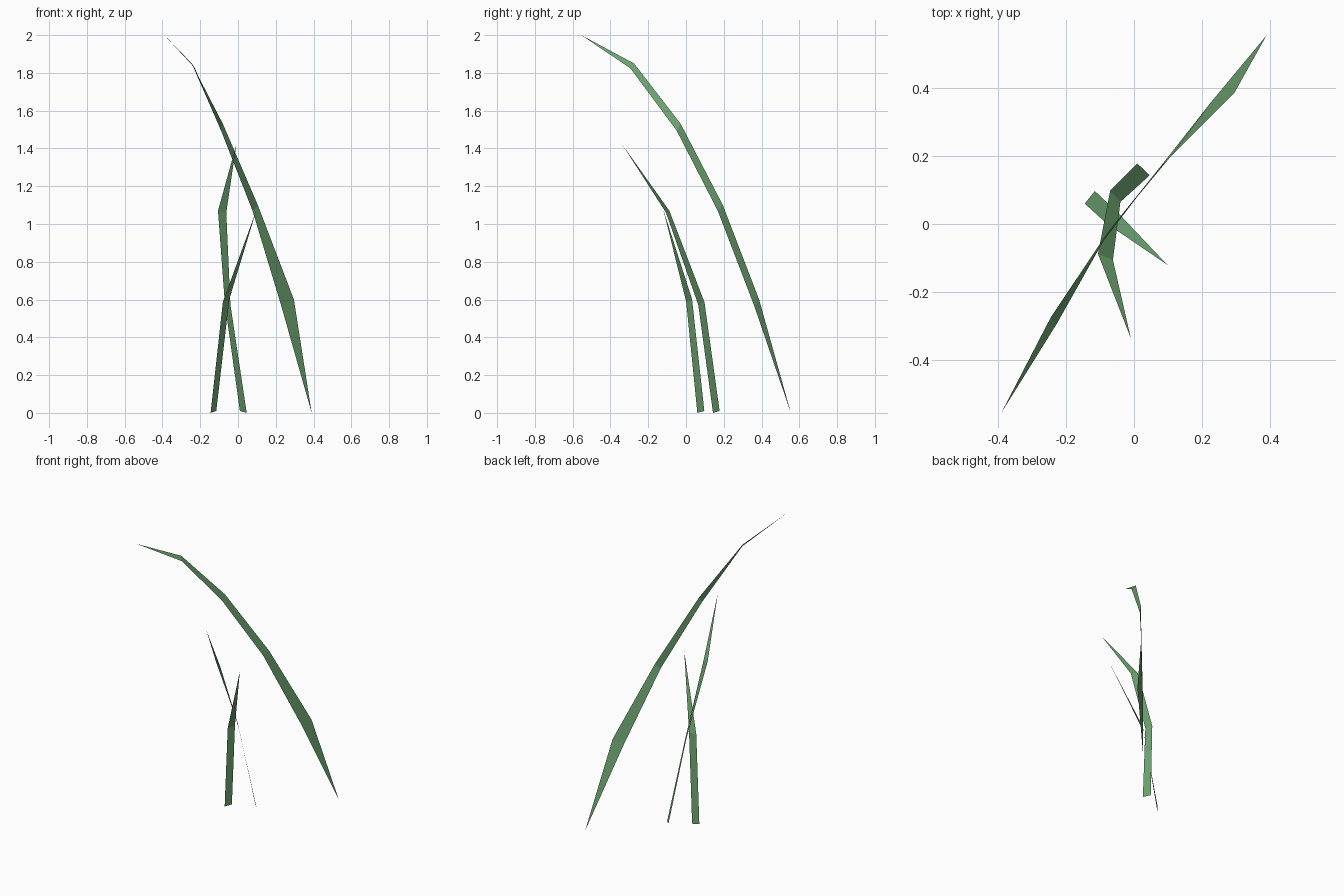
import bpy

# Shared leaf green
green = bpy.data.materials.new("leaf_green")
green.diffuse_color = (0.15, 0.36, 0.16, 1)


def blade(name, rows):
    """Flat ribbon; each row is one point (a tip) or a left/right pair."""
    verts, ids, faces = [], [], []
    for row in rows:
        ids.append(list(range(len(verts), len(verts) + len(row))))
        verts += row
    for a, b in zip(ids, ids[1:]):
        faces.append(a + b[::-1])
    mesh = bpy.data.meshes.new(name)
    mesh.from_pydata(verts, [], faces)
    mesh.materials.append(green)
    obj = bpy.data.objects.new(name, mesh)
    bpy.context.collection.objects.link(obj)
    return obj


# Long arching blade, pointed at both ends
blade("long_blade", [
    [(0.39, 0.555, 0.0)],
    [(0.228, 0.36, 0.57), (0.296, 0.387, 0.60)],
    [(0.077, 0.168, 1.07), (0.105, 0.195, 1.10)],
    [(-0.09, -0.05, 1.495), (-0.08, -0.028, 1.53)],
    [(-0.228, -0.295, 1.825), (-0.245, -0.275, 1.85)],
    [(-0.39, -0.555, 2.0)],
])

# Medium blade
blade("medium_blade", [
    [(0.01, 0.178, 0.01), (0.046, 0.143, 0.0)],
    [(-0.07, 0.098, 0.585), (-0.04, 0.065, 0.572)],
    [(-0.106, -0.088, 1.07), (-0.062, -0.106, 1.06)],
    [(-0.009, -0.337, 1.42)],
])

# Short blade
blade("short_blade", [
    [(-0.145, 0.06, 0.0), (-0.115, 0.097, 0.01)],
    [(-0.08, 0.001, 0.588), (-0.046, 0.032, 0.602)],
    [(0.098, -0.12, 1.075)],
])
